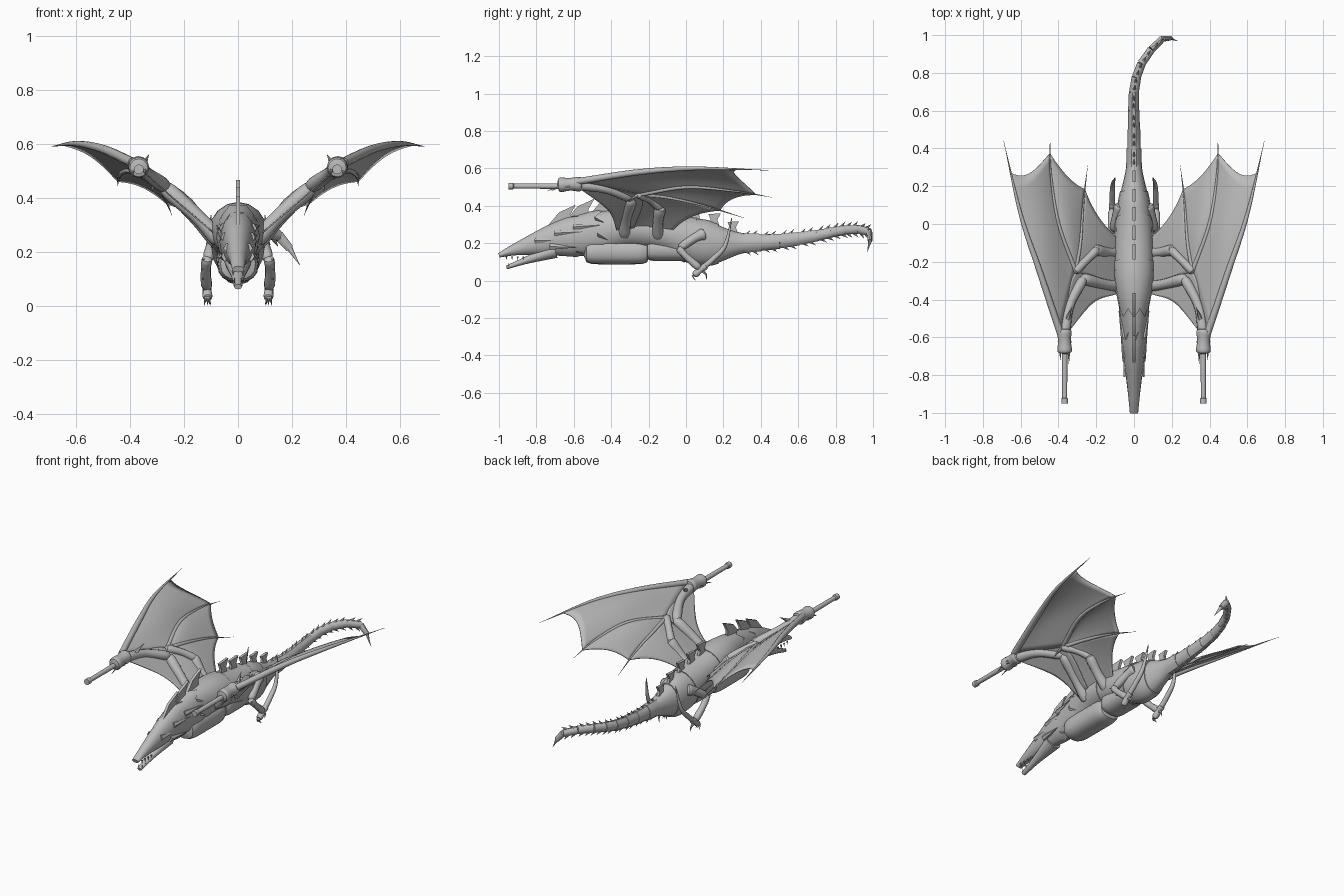
import bpy, bmesh, math
from mathutils import Vector

cube = bpy.data.objects.get("Cube")
if cube:
    bpy.data.objects.remove(cube, do_unlink=True)

GREY = (0.5, 0.5, 0.5, 1)
grey = bpy.data.materials.new("stone_grey")
grey.use_nodes = True
grey.diffuse_color = GREY
grey.node_tree.nodes["Principled BSDF"].inputs["Base Color"].default_value = GREY
X_AXIS, Z_AXIS = Vector((1, 0, 0)), Vector((0, 0, 1))
STEPS = 8


def finish(name, bm, mirror=False):
    bmesh.ops.recalc_face_normals(bm, faces=bm.faces)
    mesh = bpy.data.meshes.new(name)
    bm.to_mesh(mesh)
    bm.free()
    mesh.materials.append(grey)
    mesh.shade_smooth()
    mesh.set_sharp_from_angle(angle=math.radians(40))
    obj = bpy.data.objects.new(name, mesh)
    bpy.context.collection.objects.link(obj)
    if mirror:
        obj.modifiers.new("Mirror", "MIRROR").use_mirror_merge = False
    return obj


def smooth(keys):
    """Catmull-Rom samples through points of any dimension."""
    keys = [Vector(key) for key in keys]
    padded = [keys[0] * 2 - keys[1], *keys, keys[-1] * 2 - keys[-2]]
    samples = []
    for a, b, c, d in zip(padded, padded[1:], padded[2:], padded[3:]):
        for i in range(STEPS):
            t = i / STEPS
            samples.append(b + t / 2 * (c - a + t * (a * 2 - b * 5 + c * 4 - d + t * (b * 3 - a - c * 3 + d))))
    return samples + [keys[-1]]


def sweep(bm, sections, sides=12, power=1.0, jag=0.0):
    """Skin oval sections (x, y, z, half width, half height); jag makes a toothed rear rim."""
    centres = [Vector(section[:3]) for section in sections]
    side, rings = None, []
    last = len(sections) - 1
    for i, section in enumerate(sections):
        forward = (centres[min(i + 1, last)] - centres[max(i - 1, 0)]).normalized()
        if side is None:
            side = forward.cross(Z_AXIS)
            if side.length < 0.1:
                side = X_AXIS.copy()
        side = (side - forward * side.dot(forward)).normalized()
        up = side.cross(forward)
        width, height = (max(size, 0.001) for size in section[3:])
        ring = []
        for k in range(sides):
            angle = math.tau * k / sides
            across, along = (math.copysign(abs(v) ** power, v) for v in (math.cos(angle), math.sin(angle)))
            tooth = jag * (k % 2) if i == last else 0
            ring.append(bm.verts.new(centres[i] + side * across * width + up * along * height + forward * tooth))
        rings.append(ring)
    for front, rear in zip(rings, rings[1:]):
        for k in range(sides):
            bm.faces.new((front[k], front[k - 1], rear[k - 1], rear[k]))
    bm.faces.new(rings[0])
    bm.faces.new(rings[-1][::-1])


def spike(bm, base, tip, radius, bend=(0, 0, 0)):
    base, tip = Vector(base), Vector(tip)
    path = smooth([base, (base + tip) / 2 + Vector(bend), tip])[::4]
    sweep(bm, [(*p, *[radius * (1 - i / (len(path) - 1))] * 2) for i, p in enumerate(path)], sides=6)


def part(name, sections, mirror=False, **options):
    bm = bmesh.new()
    sweep(bm, sections, **options)
    return finish(name, bm, mirror)


def limb(name, joints, radius, taper=1.0):
    """Mirrored limb, slightly swollen at both ends and rounded off."""
    path = smooth(joints)
    sections = []
    for i, p in enumerate(path):
        t = i / (len(path) - 1)
        size = radius * (1 + 0.1 * math.cos(math.tau * t)) * (1 + (taper - 1) * t)
        sections.append((*p, *[size * math.sqrt(1 - abs(2 * t - 1) ** 8)] * 2))
    part(name, sections, mirror=True)


# Spine from snout to tail tip: x, y, z, half width, half height
spine = smooth([(0, -1, .135, .022, .012), (0, -.9, .17, .032, .035), (0, -.7, .22, .055, .085),
                (0, -.5, .25, .07, .11), (0, -.3, .28, .1, .1), (0, -.1, .25, .1, .1),
                (0, .1, .2, .085, .12), (0, .3, .2, .042, .055), (0, .5, .21, .032, .04),
                (0, .7, .24, .026, .03), (.04, .85, .27, .022, .025), (.15, .98, .26, .016, .02),
                (.23, .97, .15, 0, 0)])


def at(u):
    return spine[int(u * STEPS)]


def shell(name, start, end, swell, jag=0.0):
    """Armour over a stretch of spine, flaring towards its rear rim."""
    sections = [s.copy() for s in spine[int(start * STEPS):int(end * STEPS) + 1]]
    for i, s in enumerate(sections):
        grow = 1 + swell * i / (len(sections) - 1)
        s[3], s[4] = s[3] * grow, s[4] * grow
    part(name, sections, sides=16, jag=jag)


shell("head", 0, 2.5, 0)
shell("body", 2, 8, 0)
shell("head_collar", 1.7, 2.5, .1, .05)
shell("neck_collar", 2.3, 3.2, .1, .05)
shell("chest", 3, 4.5, .06)
shell("abdomen", 4.2, 5.7, .06)
shell("hips", 5.4, 6.4, .06)


def barrel(name, y, z, length, width, height):
    """Rounded-end barrel slung under the body."""
    sections = []
    for i in range(-STEPS, STEPS + 1):
        t = i / STEPS
        size = (1 - abs(t) ** 8) ** 0.4
        sections.append((0, y + t * length / 2, z, width * size, height * size))
    part(name, sections, sides=16, power=.8)


barrel("belly", -.37, .155, .37, .076, .068)
barrel("waist_band", -.1, .17, .24, .08, .065)

# Jaw, teeth and cheek horns
part("lower_jaw", smooth([(0, -.96, .07, .014, .01), (0, -.85, .11, .025, .02), (0, -.7, .16, .05, .04)]))
bm = bmesh.new()
for i in range(4):
    y = -.96 + i * .03
    spike(bm, (.018, y, .13), (.018, y, .11), .006)
    spike(bm, (.013, y + .01, .075 + i * .01), (.013, y + .01, .095 + i * .007), .005)
finish("teeth", bm, True)
bm = bmesh.new()
for u, rise in ((1.6, .3), (1.9, -.4), (2.1, .4), (2.6, .5)):
    x, y, z, width, height = at(u)
    spike(bm, (width * .8, y, z + height * rise), (width * 1.3, y + .14, z + height * rise * 1.2), .02)
finish("cheek_horns", bm, True)

# Tail, segmented and hooked, with barbs above and below
bm = bmesh.new()
joints = spine[7 * STEPS::4]
for front, rear in zip(joints[:-2], joints[1:-1]):
    flared = rear.copy()
    flared[3], flared[4] = (front[3] + rear[3]) / 2, (front[4] + rear[4]) / 2
    sweep(bm, [front, front.lerp(flared, .5), flared], sides=10)
sweep(bm, spine[-5:], sides=10)
finish("tail", bm)
bm = bmesh.new()
for here, after in zip(joints[:-3], joints[1:]):
    centre = Vector(here[:3])
    forward = (Vector(after[:3]) - centre).normalized()
    side = forward.cross(Z_AXIS).normalized()
    up = side.cross(forward)
    for start in (.02, .06):
        for way in (up, -up):
            base = centre + forward * start + way * here[4] * .8
            spike(bm, base, base + way * .022 + forward * .025, .009)
finish("tail_spikes", bm)


def plate(bm, u, length, height, outline):
    """Thin upright fin on the spine, its outline in fractions of length and height."""
    _, y, z, _, rise = at(u)
    face = bm.faces.new([bm.verts.new((-.008, y + a * length, z + rise + b * height)) for a, b in outline])
    grown = bmesh.ops.extrude_face_region(bm, geom=[face])["geom"]
    bmesh.ops.translate(bm, vec=(.016, 0, 0), verts=[v for v in grown if isinstance(v, bmesh.types.BMVert)])


# Swept fins on the neck and flared plates along the back
SWEPT = ((-.5, -.3), (.2, .6), (1, 1), (.7, .4), (.8, -.3))
FLARED = ((-.5, -.4), (-.3, .4), (-.5, 1), (.6, 1.1), (.3, .4), (.5, -.4))
bm = bmesh.new()
for u in (2.1, 2.6, 3.2):
    plate(bm, u, .11, .1, SWEPT)
for i in range(5):
    plate(bm, 4.8 + i * .5, .075 - i * .005, .065 - i * .005, FLARED)
finish("dorsal_plates", bm)

# Wing arms, wrist, forward rod and claws
ELBOW, WRIST, HAND = (.27, -.29, .44), (.37, -.6, .515), (.31, -.25, .46)
REAR_ELBOW = (.2, -.14, .39)
limb("front_upper_arm", [(.06, -.33, .23), (.15, -.32, .33), (.285, -.285, .45)], .03)
limb("front_forearm", [(.26, -.275, .435), (.34, -.43, .49), WRIST], .027)
limb("rear_upper_arm", [(.06, -.15, .22), (.14, -.15, .31), (.215, -.135, .4)], .03)
limb("rear_forearm", [(.19, -.13, .38), (.25, -.19, .43), (.32, -.26, .465)], .023)
limb("wrist", [(.37, -.55, .515), (.368, -.62, .515), (.367, -.69, .51)], .038)
rod = [(-.65, .015), (-.92, .013), (-.925, .018), (-.95, .018)]
part("forward_rod", [(.367, y, .505, r, r) for y, r in rod], True)
bm = bmesh.new()
for x, reach in ((.345, .12), (.39, .1)):
    spike(bm, (x, -.62, .5), (x, -.62 - reach, .48), .014, (0, 0, .01))
spike(bm, (.35, -.5, .52), (.33, -.44, .56), .014)
spike(bm, HAND, (.32, -.32, .42), .012)
finish("wing_claws", bm, True)

# Wing fingers, whose tips run past the membrane
spar = smooth([(.39, -.58, .53), (.5, -.25, .58), (.6, .05, .6), (.69, .44, .59)])
middle = smooth([HAND, (.4, 0, .5), (.44, .25, .48), (.445, .46, .445)])
inner = smooth([HAND, (.285, -.1, .445), (.27, .1, .4), (.245, .31, .335)])
root = smooth([(.08, -.34, .27), (.07, -.25, .26), (.065, -.18, .25), (.06, -.1, .24)])
for name, rail, radius in (("wing_spar", spar, .018), ("middle_finger", middle, .012), ("inner_finger", inner, .011)):
    count = len(rail) - 1
    part(name, [(*p, *[radius * (1 - (i / count) ** 2)] * 2) for i, p in enumerate(rail)], True)


def membrane(bm, rail_a, rail_b, scallop=0.0, billow=0.0, cut_a=1.0, cut_b=1.0):
    """Billowed skin between two rails with a scooped trailing edge."""
    cells, grid = 14, []
    for i in range(cells + 1):
        u = i / cells
        bow = 4 * u * (1 - u)
        row = []
        for j in range(cells + 1):
            v = j / cells * (1 - scallop * bow)
            ends = []
            for rail, cut in ((rail_a, cut_a), (rail_b, cut_b)):
                k, rest = divmod(v * cut * (len(rail) - 1), 1)
                k = int(k)
                ends.append(rail[k].lerp(rail[min(k + 1, len(rail) - 1)], rest))
            row.append(bm.verts.new(ends[0].lerp(ends[1], u) + Z_AXIS * billow * bow * math.sin(math.pi * v / 1.3)))
        grid.append(row)
    for row, after in zip(grid, grid[1:]):
        for j in range(cells):
            bm.faces.new((row[j], row[j + 1], after[j + 1], after[j]))


bm = bmesh.new()
membrane(bm, spar, middle, .06, .025, .86, .86)
membrane(bm, middle, inner, .05, .02, .86, .8)
membrane(bm, inner, root, .1, .015, .8)
membrane(bm, smooth([WRIST, (.22, -.42, .38), (.09, -.37, .27)]), smooth([WRIST, HAND, (.09, -.28, .27)]))
wing = finish("wing_membrane", bm, True)
skin = wing.modifiers.new("Solidify", "SOLIDIFY")
skin.thickness, skin.offset = .005, 0

# Hind legs with clawed feet and long rear spurs
HEEL = (.115, .08, .06)
limb("thigh", [(.07, .1, .25), (.09, .05, .23), (.112, -.04, .17)], .034, .6)
limb("shin", [(.113, -.045, .18), (.12, 0, .13), HEEL], .02)
limb("foot", [(.115, .11, .08), HEEL, (.112, .04, .025)], .018)
spur = smooth([HEEL, (.115, .15, .12), (.112, .21, .19), (.1, .245, .335)])
part("rear_spur", [(*p, *[.015 * (1 - (i / len(spur)) ** 3)] * 2) for i, p in enumerate(spur)], True)
bm = bmesh.new()
for x in (.1, .112, .125):
    spike(bm, (.115, .06, .04), (x, .05, .002), .011, (0, -.02, .004))
spike(bm, HEEL, (.105, .11, .005), .011, (0, .012, 0))
for i in range(3):
    y, z = .03 - i * .03, .1 + i * .035
    spike(bm, (.12, y, z), (.133, y - .03, z), .01)
finish("toe_claws", bm, True)
